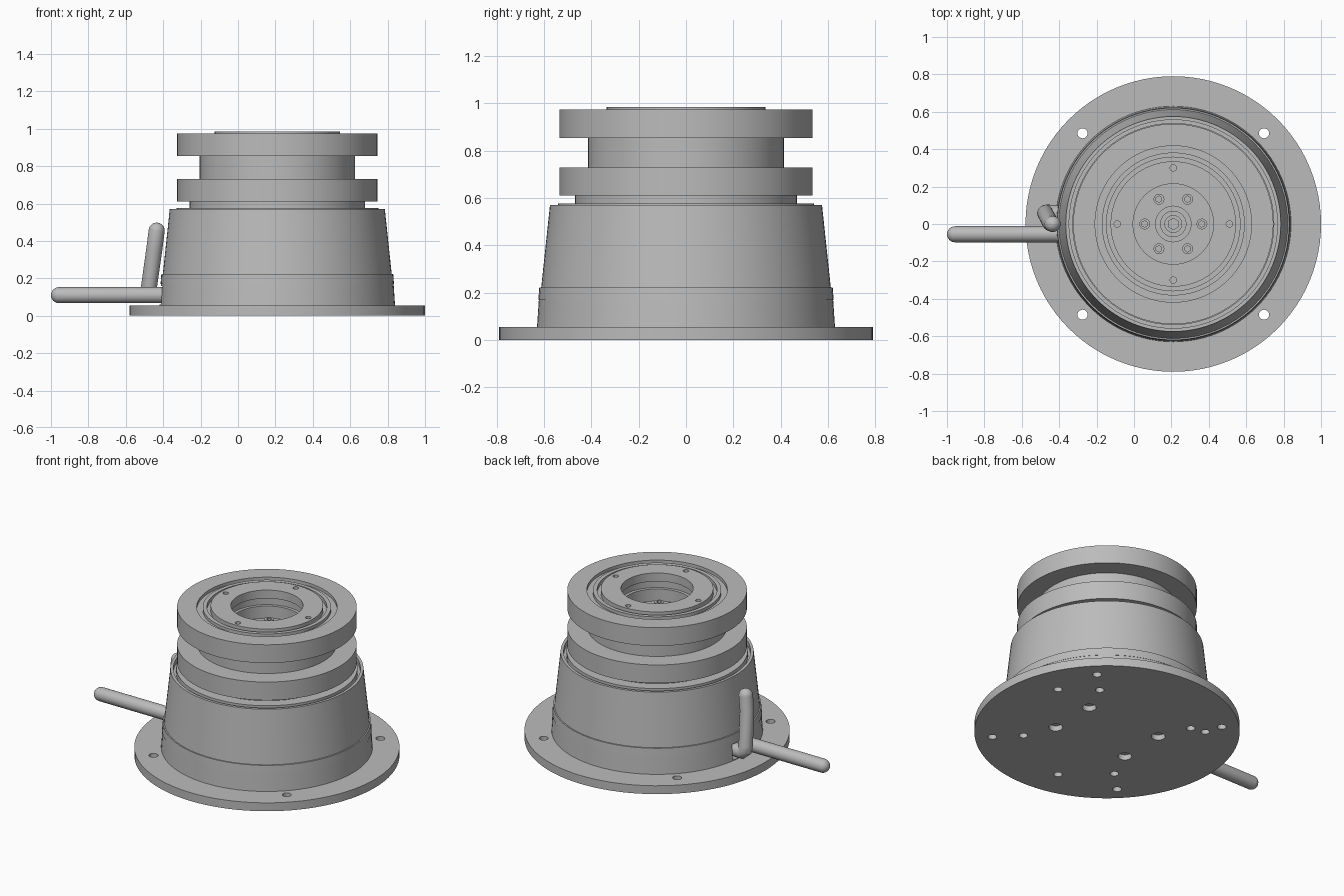
import bpy, bmesh, math
from mathutils import Vector

cube = bpy.data.objects.get("Cube")
if cube:
    bpy.data.objects.remove(cube, do_unlink=True)

CX = 0.21  # axis of the turned parts

grey = bpy.data.materials.new("machined_grey")
grey.use_nodes = True
grey.diffuse_color = (0.5, 0.5, 0.5, 1)
grey.node_tree.nodes["Principled BSDF"].inputs["Base Color"].default_value = (0.5, 0.5, 0.5, 1)


def make_object(name, bm):
    bmesh.ops.recalc_face_normals(bm, faces=bm.faces)
    mesh = bpy.data.meshes.new(name)
    bm.to_mesh(mesh)
    bm.free()
    mesh.materials.append(grey)
    ob = bpy.data.objects.new(name, mesh)
    bpy.context.collection.objects.link(ob)
    return ob


def activate(ob):
    bpy.ops.object.select_all(action='DESELECT')
    ob.select_set(True)
    bpy.context.view_layer.objects.active = ob


def smooth(ob):
    activate(ob)
    bpy.ops.object.shade_smooth_by_angle(angle=math.radians(30))


def lathe(name, profile, segments=96):
    """Revolve an (r, z) profile that starts and ends on the axis."""
    bm = bmesh.new()
    verts = [bm.verts.new((r, 0, z)) for r, z in profile]
    edges = [bm.edges.new(pair) for pair in zip(verts, verts[1:])]
    bmesh.ops.spin(bm, geom=verts + edges, cent=(0, 0, 0), axis=(0, 0, 1),
                   angle=math.tau, steps=segments, use_duplicate=False)
    bmesh.ops.remove_doubles(bm, verts=bm.verts, dist=0.0005)
    ob = make_object(name, bm)
    ob.location.x = CX
    return ob


def add_cylinder(bm, x, y, z0, z1, r, sides=20, r_top=None, turn=0):
    new = bmesh.ops.create_cone(bm, cap_ends=True, segments=sides, radius1=r,
                                radius2=r if r_top is None else r_top, depth=z1 - z0)["verts"]
    for v in new:
        co = v.co.copy()
        v.co.x = co.x * math.cos(turn) - co.y * math.sin(turn) + x
        v.co.y = co.x * math.sin(turn) + co.y * math.cos(turn) + y
        v.co.z = co.z + (z0 + z1) / 2


def ring(radius, degrees):
    return [(radius * math.cos(math.radians(a)), radius * math.sin(math.radians(a))) for a in degrees]


def cut(ob, bm):
    """Subtract a set of separate solids given relative to the axis."""
    cutter = make_object("cutter", bm)
    cutter.location.x = CX
    cutter.hide_render = True
    bpy.context.view_layer.update()
    mod = ob.modifiers.new("cut", 'BOOLEAN')
    mod.object = cutter
    mod.solver = 'EXACT'
    activate(ob)
    bpy.ops.object.modifier_apply(modifier=mod.name)
    bpy.data.objects.remove(cutter, do_unlink=True)


def rod(name, points, radius=0.043, sides=24):
    """Round rod along a path with domed ends."""
    pts = [Vector(p) for p in points]
    first, last = (pts[1] - pts[0]).normalized(), (pts[-1] - pts[-2]).normalized()
    stations = []
    for i in range(7):
        a = math.radians(i * 15)
        stations.append((pts[0] - first * radius * math.cos(a), first, radius * math.sin(a)))
    for a, b, c in zip(pts, pts[1:], pts[2:]):
        stations.append((b, ((b - a).normalized() + (c - b).normalized()).normalized(), radius))
    for i in range(7):
        a = math.radians(i * 15)
        stations.append((pts[-1] + last * radius * math.sin(a), last, radius * math.cos(a)))
    bm = bmesh.new()
    rings = []
    for centre, tangent, r in stations:
        side = tangent.cross(Vector((0, 1, 0))).normalized()
        other = tangent.cross(side)
        rings.append([bm.verts.new(centre + (side * math.cos(t) + other * math.sin(t)) * max(r, 0.001))
                      for t in (math.tau * k / sides for k in range(sides))])
    for lower, upper in zip(rings, rings[1:]):
        for k in range(sides):
            n = (k + 1) % sides
            bm.faces.new((lower[k], lower[n], upper[n], upper[k]))
    bm.faces.new(rings[0])
    bm.faces.new(rings[-1])
    ob = make_object(name, bm)
    smooth(ob)
    return ob


# Base plate with mounting holes and a tapered square recess beneath
base = lathe("base_plate", [(0, 0), (0.79, 0), (0.79, 0.055), (0, 0.055)])
holes = bmesh.new()
for x, y in ring(0.686, (45, 135, 225, 315)):
    add_cylinder(holes, x, y, -0.1, 0.1, 0.027)
for x, y in ring(0.5, (45, 135, 225, 315)) + ring(0.585, (20, 140, 260)):
    add_cylinder(holes, x, y, -0.1, 0.035, 0.026)
for x, y in ring(0.31, (30, 150, 210, 330)):
    add_cylinder(holes, x, y, -0.1, 0.035, 0.042)
diag = math.sqrt(2)
add_cylinder(holes, 0, 0, 0, 0.04, 0.127 * diag, 4, 0.093 * diag, math.pi / 4)
add_cylinder(holes, 0, 0, -0.05, 0.001, 0.126 * diag, 4, turn=math.pi / 4)
cut(base, holes)
smooth(base)

# Tapered housing
housing = lathe("tapered_housing", [
    (0, 0.05), (0.63, 0.05), (0.622, 0.17), (0.624, 0.17), (0.62, 0.222), (0.612, 0.222),
    (0.575, 0.57), (0.557, 0.57), (0.557, 0.54), (0.54, 0.54), (0.54, 0.577), (0, 0.577)])
slot = bmesh.new()
bmesh.ops.create_cube(slot, size=1)
for v in slot.verts:
    v.co = Vector((-0.65 + v.co.x * 0.2, v.co.y * 0.2, 0.11 + v.co.z * 0.1))
cut(housing, slot)
pin_hole = bmesh.new()
add_cylinder(pin_hole, 0, 0, -0.06, 0.06, 0.025)
for v in pin_hole.verts:
    v.co = Vector((-0.6 + v.co.z, 0.04 + v.co.y, 0.4 + v.co.x))
cut(housing, pin_hole)
smooth(housing)

# Flanged spindle with a stepped bore and seal grooves on top
spindle = lathe("flanged_spindle", [
    (0, 0.57), (0.47, 0.57), (0.47, 0.61), (0.535, 0.61), (0.535, 0.73), (0.415, 0.73),
    (0.415, 0.855), (0.535, 0.855), (0.535, 0.975), (0.418, 0.975), (0.418, 0.955),
    (0.382, 0.955), (0.382, 0.975), (0.357, 0.975), (0.357, 0.95), (0.335, 0.95),
    (0.335, 0.985), (0.215, 0.985), (0.215, 0.93), (0.235, 0.93), (0.235, 0.88),
    (0.215, 0.88), (0.215, 0.80), (0.095, 0.80), (0.095, 0.79), (0.07, 0.79),
    (0.07, 0.81), (0.045, 0.81), (0.045, 0.80), (0, 0.80)])
holes = bmesh.new()
for x, y in ring(0.3, (0, 90, 180, 270)):
    add_cylinder(holes, x, y, 0.95, 1.05, 0.017)
add_cylinder(holes, 0, 0, 0.77, 0.9, 0.03, 6)
cut(spindle, holes)
smooth(spindle)

# Socket head bolts on the bore floor
bolts = bmesh.new()
sockets = bmesh.new()
for x, y in ring(0.153, range(0, 360, 60)):
    add_cylinder(bolts, x, y, 0.79, 0.825, 0.029)
    add_cylinder(sockets, x, y, 0.81, 0.85, 0.017, 6)
bolt_set = make_object("bore_bolts", bolts)
bolt_set.location.x = CX
cut(bolt_set, sockets)
smooth(bolt_set)

# Handles
rod("long_handle", [(-0.36, -0.055, 0.11), (-0.957, -0.055, 0.11)])
rod("bent_handle", [(-0.38, 0.055, 0.11), (-0.45, 0.06, 0.11), (-0.473, 0.06, 0.13),
                    (-0.475, 0.058, 0.16), (-0.447, 0.005, 0.36), (-0.435, 0, 0.455)])
